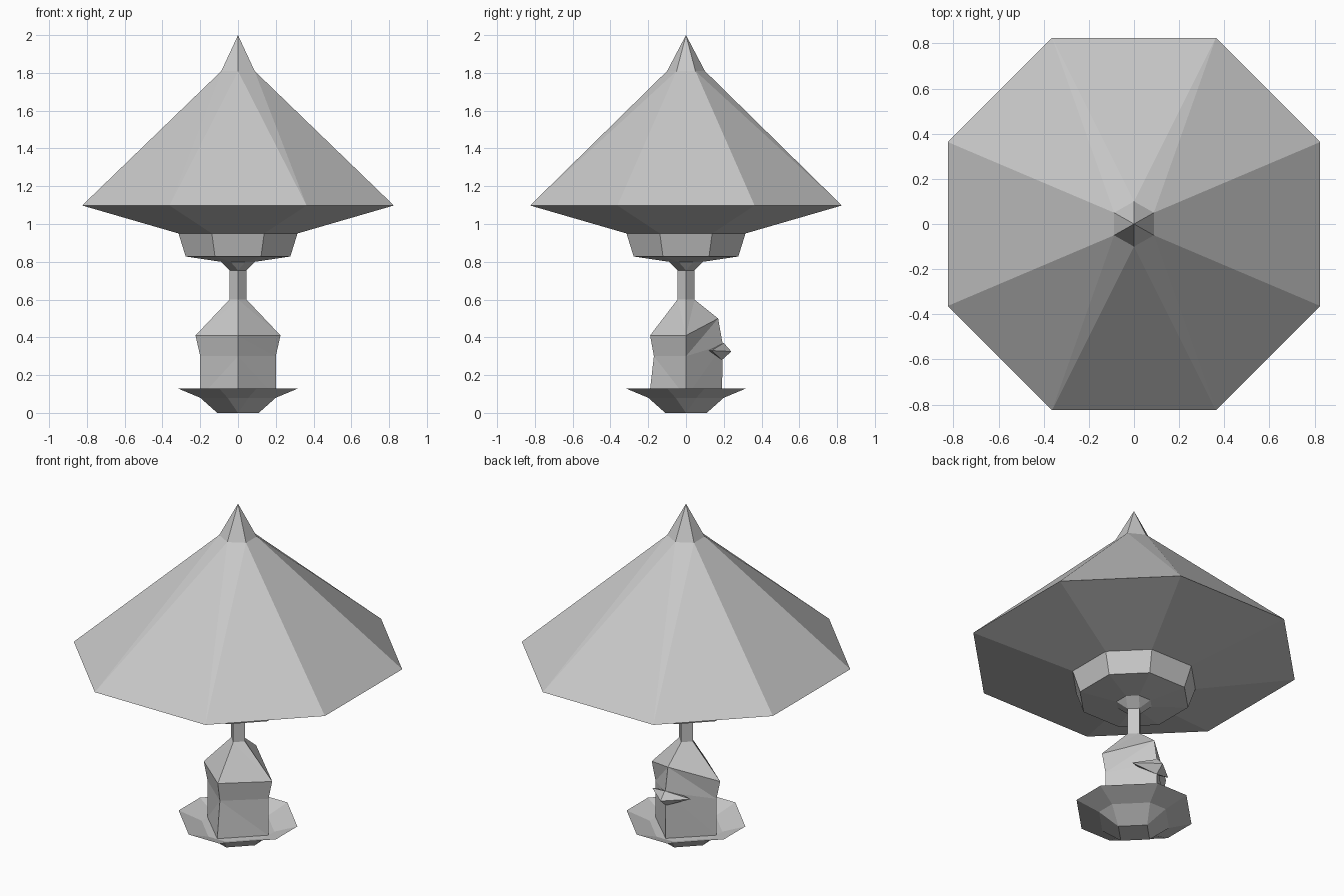
import bpy, bmesh

cube = bpy.data.objects.get("Cube")
if cube:
    bpy.data.objects.remove(cube, do_unlink=True)

# One plain grey for the whole lamp
grey = bpy.data.materials.new("plain_grey")
grey.use_nodes = True
grey.diffuse_color = (0.58, 0.58, 0.58, 1)
grey.node_tree.nodes["Principled BSDF"].inputs["Base Color"].default_value = grey.diffuse_color


def finish(name, bm):
    bmesh.ops.remove_doubles(bm, verts=bm.verts[:], dist=0.0005)
    bmesh.ops.recalc_face_normals(bm, faces=bm.faces[:])
    mesh = bpy.data.meshes.new(name)
    bm.to_mesh(mesh)
    bm.free()
    mesh.materials.append(grey)
    obj = bpy.data.objects.new(name, mesh)
    bpy.context.collection.objects.link(obj)


def octagon(a, h, z):
    """Eight corners: a is the flat's distance, h half its length."""
    return [(a, -h, z), (a, h, z), (h, a, z), (-h, a, z),
            (-a, h, z), (-a, -h, z), (-h, -a, z), (h, -a, z)]


def diamond(x, front, back, z, back_z):
    return [(x, 0, z), (0, back, back_z), (-x, 0, z), (0, -front, z)]


def loft(name, rings, split=False):
    """Skin rings from bottom to top; split quads from the upper y corners."""
    bm = bmesh.new()
    rows = [[bm.verts.new(p) for p in r] for r in rings]
    n = len(rows[0])
    for low, up in zip(rows, rows[1:]):
        for i in range(n):
            j = (i + 1) % n
            if not split:
                bm.faces.new((low[i], low[j], up[j], up[i]))
            elif i % 2:
                bm.faces.new((low[i], low[j], up[i]))
                bm.faces.new((low[j], up[j], up[i]))
            else:
                bm.faces.new((low[i], low[j], up[j]))
                bm.faces.new((low[i], up[j], up[i]))
    bm.faces.new(rows[0][::-1])
    bm.faces.new(rows[-1])
    finish(name, bm)


def hull(name, points):
    bm = bmesh.new()
    for p in points:
        bm.verts.new(p)
    bmesh.ops.convex_hull(bm, input=bm.verts[:])
    finish(name, bm)


# Foot with a thin flared dish
loft("foot_dish", [octagon(0.11, 0, 0), octagon(0.2, 0.055, 0.08),
                   octagon(0.32, 0.1, 0.13), octagon(0.2, 0.055, 0.084)])

# Body narrowing into the stem, with a raised back shoulder
loft("body_and_stem", [diamond(0.2, 0.195, 0.19, 0.082, 0.082),
                       diamond(0.2, 0.17, 0.195, 0.3, 0.36),
                       diamond(0.225, 0.19, 0.17, 0.41, 0.5),
                       diamond(0.045, 0.045, 0.045, 0.6, 0.6),
                       diamond(0.045, 0.045, 0.045, 0.77, 0.77)], split=True)

# Small pointed knob on the back
hull("back_knob", [(0.127, 0.135, 0.33), (-0.127, 0.135, 0.33), (0, 0.24, 0.325),
                   (0, 0.2, 0.37), (0, 0.19, 0.28), (0, 0.1, 0.33)])

# Collar and sloping underside of the shade
flat = 0.44
loft("shade_underside", [octagon(0.045, 0, 0.755)] + [
    octagon(a, a * flat, z) for a, z in
    ((0.09, 0.8), (0.277, 0.828), (0.315, 0.95), (0.825, 1.098))])

# Shade roof: octagonal rim rising to a six-sided neck
neck = [(x, y, 1.81) for x, y in ((0, 0.1), (0.088, 0.05), (0.088, -0.05),
                                  (0, -0.1), (-0.088, -0.05), (-0.088, 0.05))]
hull("shade_roof", octagon(0.825, 0.825 * flat, 1.098) + neck)

# Pointed finial
hull("finial", neck + [(0, 0, 2)])
